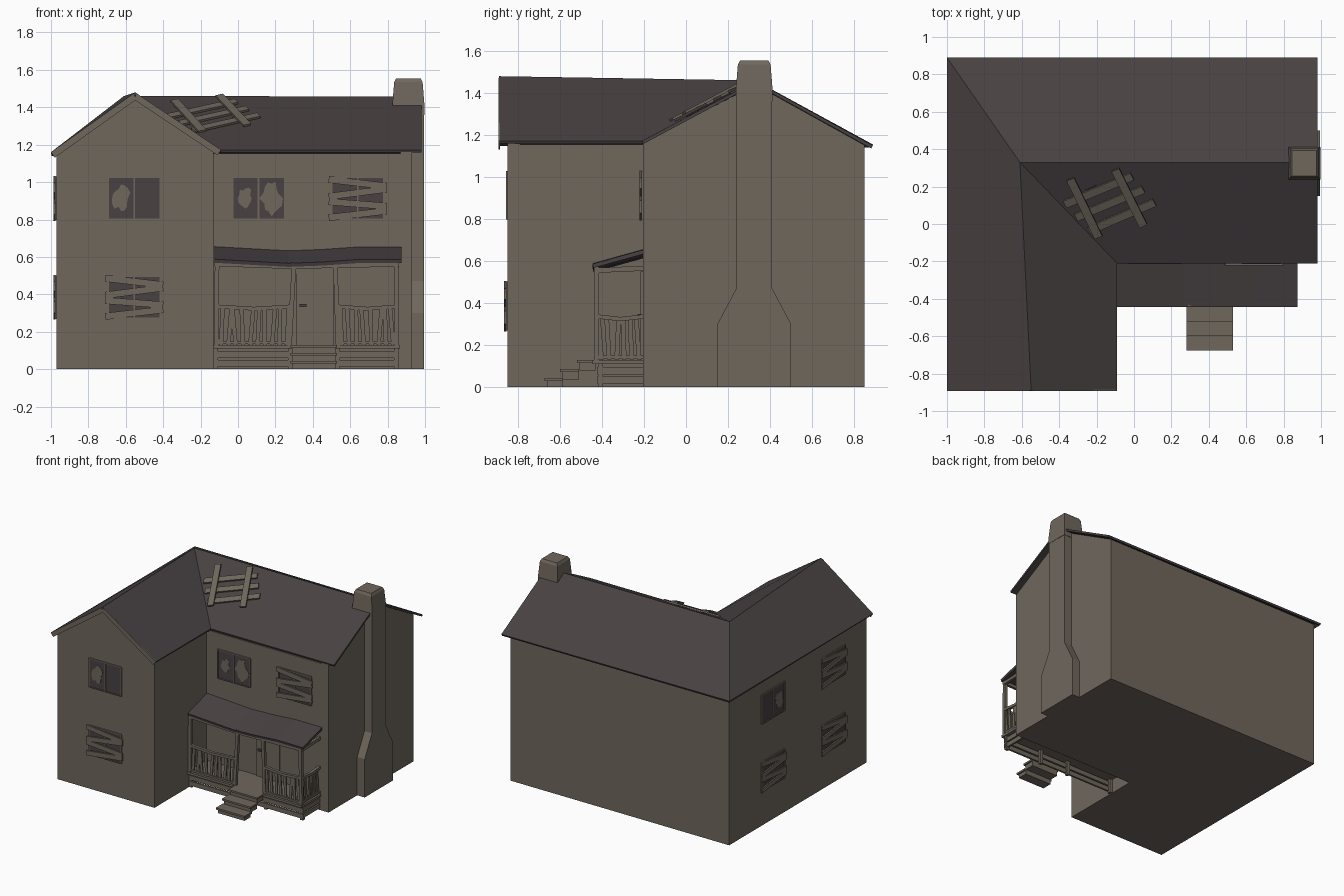
import bpy, bmesh, math, random
from mathutils import Vector as V

if "Cube" in bpy.data.objects:
    bpy.data.objects.remove(bpy.data.objects["Cube"])

random.seed(4)


def material(name, rgb):
    m = bpy.data.materials.new(name)
    m.diffuse_color = (*rgb, 1)
    m.use_nodes = True
    m.node_tree.nodes["Principled BSDF"].inputs["Base Color"].default_value = m.diffuse_color
    return m


WOOD = material("weathered wood", (0.16, 0.135, 0.108))
DARK = material("dark shingle", (0.065, 0.053, 0.055))
X, Y, Z = V((1, 0, 0)), V((0, 1, 0)), V((0, 0, 1))


def finish(name, bm, mat, thickness=0):
    if not thickness:
        bmesh.ops.recalc_face_normals(bm, faces=bm.faces)
    me = bpy.data.meshes.new(name)
    bm.to_mesh(me)
    bm.free()
    me.materials.append(mat)
    ob = bpy.data.objects.new(name, me)
    bpy.context.collection.objects.link(ob)
    if thickness:
        mod = ob.modifiers.new("thickness", "SOLIDIFY")
        mod.thickness, mod.offset = thickness, -1
    return ob


def box(bm, x0, x1, y0, y1, z0, z1):
    prism(bm, [(x0, y0, z0), (x1, y0, z0), (x1, y1, z0), (x0, y1, z0)], (0, 0, z1 - z0))


def prism(bm, pts, vec):
    a = [bm.verts.new(p) for p in pts]
    b = [bm.verts.new(V(p) + V(vec)) for p in pts]
    n = len(a)
    bm.faces.new(a[::-1])
    bm.faces.new(b)
    for i in range(n):
        bm.faces.new((a[i], a[(i + 1) % n], b[(i + 1) % n], b[i]))


def bar(bm, p, q, width, thick, n):
    """Plank from p to q, standing out by thick along n."""
    p, q, n = V(p), V(q), V(n).normalized()
    s = n.cross(q - p).normalized() * width / 2
    prism(bm, [p - s, q - s, q + s, p + s], n * thick)


# Walls: two wings and their gable ends
bm = bmesh.new()
box(bm, -0.97, 0.93, -0.205, 0.85, 0, 1.152)
box(bm, -0.97, -0.13, -0.85, 0.0, 0, 1.155)
prism(bm, [(-0.97, -0.85, 0), (-0.13, -0.85, 0), (-0.13, -0.85, 1.175),
           (-0.55, -0.85, 1.46), (-0.97, -0.85, 1.16)], (0, 0.06, 0))
prism(bm, [(0.93, -0.205, 0), (0.93, 0.85, 0), (0.93, 0.85, 1.152),
           (0.93, 0.33, 1.44), (0.93, -0.205, 1.16)], (-0.06, 0, 0))
finish("walls", bm, WOOD)

# Roof: L-shaped with one valley and one hip
bm = bmesh.new()
A, B, C, D, E, F, G, H, I = [bm.verts.new(p) for p in (
    (-1, -0.89, 1.16), (-0.55, -0.89, 1.48), (-0.09, -0.89, 1.172),
    (-0.09, -0.21, 1.172), (-0.61, 0.33, 1.46), (-1, 0.89, 1.155),
    (0.98, 0.89, 1.15), (0.98, 0.33, 1.458), (0.98, -0.21, 1.172))]
for f in ((A, B, E, F), (B, C, D, E), (E, D, I, H), (F, E, H, G)):
    bm.faces.new(f)
finish("roof", bm, DARK, 0.016)

# Gable trim boards
bm = bmesh.new()
bar(bm, (-0.99, -0.885, 1.145), (-0.55, -0.885, 1.458), 0.035, 0.008, -Y)
bar(bm, (-0.55, -0.885, 1.458), (-0.1, -0.885, 1.158), 0.035, 0.008, -Y)
finish("gable_trim", bm, WOOD)

# Chimney: wide base, shoulders, tapered top
bm = bmesh.new()
prism(bm, [(0.92, 0.15, 0), (0.92, 0.5, 0), (0.92, 0.5, 0.3), (0.92, 0.41, 0.47),
           (0.92, 0.41, 1.43), (0.92, 0.24, 1.43), (0.92, 0.24, 0.47), (0.92, 0.15, 0.3)],
      (0.075, 0, 0))
finish("chimney_breast", bm, WOOD)
bm = bmesh.new()
rings = []
for z, t in ((1.36, 0), (1.41, 0), (1.535, 0.01), (1.555, 0.02)):
    rings.append([bm.verts.new(p) for p in (
        (0.825 + t, 0.237 + t, z), (0.997 - t, 0.237 + t, z),
        (0.997 - t, 0.413 - t, z), (0.825 + t, 0.413 - t, z))])
for r, s in zip(rings, rings[1:]):
    for i in range(4):
        j = (i + 1) % 4
        bm.faces.new((r[i], r[j], s[j], s[i]))
bm.faces.new(rings[0][::-1])
bm.faces.new(rings[-1])
finish("chimney_top", bm, WOOD)

# Roof patch: ragged hole covered by crossed planks
slope = V((0, 0.54, 0.287)).normalized()
up = X.cross(slope)


def on_roof(x, y, lift=0.0):
    return V((x, y, 1.172 + (y + 0.21) * 0.287 / 0.54)) + up * lift


bm = bmesh.new()
hole = [(k * math.tau / 14, random.uniform(0.09, 0.15)) for k in range(14)]
prism(bm, [on_roof(-0.13 + r * math.cos(a), 0.12 + r * math.sin(a), 0.001) for a, r in hole], up * 0.003)
finish("roof_hole", bm, DARK)
bm = bmesh.new()
for p, q, lift in (((-0.37, 0.11), (-0.01, 0.26), 0.005), ((-0.24, -0.03), (0.11, 0.12), 0.005),
                   ((-0.31, 0.04), (0.05, 0.19), 0.005),
                   ((-0.34, 0.25), (-0.19, -0.06), 0.017), ((-0.1, 0.30), (0.05, 0.0), 0.017)):
    bar(bm, on_roof(*p, lift), on_roof(*q, lift), 0.045, 0.012, up)
finish("roof_patch_planks", bm, WOOD)


# Windows: dark panes with a frame, then broken glass or nailed boards
def window(name, centre, u, n, boarded, w=0.28, h=0.225):
    c = V(centre)

    def at(a, b, lift):
        return c + u * a + Z * b + n * lift

    bm = bmesh.new()
    bar(bm, at(-w / 2, 0, -0.003), at(w / 2, 0, -0.003), h, 0.006, n)
    finish(name + "_glass", bm, DARK)
    bm = bmesh.new()
    for a in (-w / 2, 0, w / 2):
        bar(bm, at(a, -h / 2, 0), at(a, h / 2, 0), 0.01, 0.008, n)
    for b in (-h / 2, h / 2):
        bar(bm, at(-w / 2, b, 0), at(w / 2, b, 0), 0.008, 0.008, n)
    finish(name + "_frame", bm, WOOD)
    bm = bmesh.new()
    if boarded:
        for b, tilt in ((0.083, -0.018), (0.03, 0.02), (-0.03, -0.012), (-0.085, 0.018)):
            bar(bm, at(-w / 2 - 0.015, b - tilt, 0.006), at(w / 2 + 0.015, b + tilt, 0.006),
                0.036, 0.01, n)
        finish(name + "_boards", bm, WOOD)
    else:
        for a, rx, ry in boarded_none[name]:
            pts = []
            for k in range(16):
                t = k * math.tau / 16
                r = random.uniform(0.62, 1.1)
                pts.append(at(a + rx * r * math.cos(t), ry * r * math.sin(t), 0.002))
            prism(bm, pts, n * 0.003)
        finish(name + "_broken_pane", bm, WOOD)


boarded_none = {"wing_upper_window": [(-0.07, 0.05, 0.075)],
                "main_left_window": [(-0.07, 0.04, 0.06), (0.07, 0.06, 0.105)],
                "side_upper_window": [(0.07, 0.05, 0.08)]}
window("wing_upper_window", (-0.555, -0.85, 0.913), X, -Y, False)
window("wing_lower_window", (-0.555, -0.85, 0.385), X, -Y, True)
window("main_left_window", (0.11, -0.205, 0.913), X, -Y, False)
window("main_right_window", (0.64, -0.205, 0.913), X, -Y, True)
window("side_upper_window", (-0.97, 0.31, 0.913), -Y, -X, False)
window("side_lower_window", (-0.97, 0.31, 0.385), -Y, -X, True)
window("side_front_upper_window", (-0.97, -0.44, 0.913), -Y, -X, True)
window("side_front_lower_window", (-0.97, -0.44, 0.385), -Y, -X, True)

# Door and handle
bm = bmesh.new()
box(bm, 0.31, 0.51, -0.216, -0.2, 0.12, 0.55)
finish("door", bm, WOOD)
bm = bmesh.new()
box(bm, 0.33, 0.365, -0.232, -0.214, 0.333, 0.347)
finish("door_handle", bm, DARK)

# Sagging porch roof
bm = bmesh.new()
back, front = [], []
for x, z in ((-0.125, 0.655), (0.05, 0.645), (0.27, 0.633), (0.45, 0.64), (0.65, 0.654), (0.873, 0.653)):
    back.append(bm.verts.new((x, -0.205, z)))
    front.append(bm.verts.new((x, -0.445, z - 0.067)))
for i in range(5):
    bm.faces.new((front[i], front[i + 1], back[i + 1], back[i]))
finish("porch_roof", bm, DARK, 0.02)

# Porch floor and the boards that skirt it
bm = bmesh.new()
box(bm, -0.13, 0.865, -0.445, -0.2, 0.11, 0.128)
for z0, z1 in ((0.015, 0.05), (0.06, 0.095)):
    box(bm, -0.13, 0.86, -0.425, -0.41, z0, z1)
    box(bm, 0.84, 0.855, -0.42, -0.2, z0, z1)
for x in (-0.12, 0.28, 0.53, 0.845):
    box(bm, x - 0.012, x + 0.012, -0.42, -0.396, 0, 0.11)
finish("porch_floor", bm, WOOD)

# Steps
bm = bmesh.new()
for y, z in ((-0.52, 0.128), (-0.6, 0.086), (-0.675, 0.043)):
    box(bm, 0.28, 0.53, y, y + 0.09, z - 0.014, z)
    box(bm, 0.29, 0.52, y + 0.012, y + 0.09, max(0, z - 0.05), z - 0.014)
finish("steps", bm, WOOD)

# Crooked posts and top beams
bm = bmesh.new()
for x0, x1 in ((-0.115, -0.112), (0.275, 0.3), (0.535, 0.52), (0.85, 0.845)):
    bar(bm, (x0, -0.415, 0.12), (x1, -0.415, 0.57), 0.024, 0.024, -Y)
bar(bm, (-0.125, -0.418, 0.562), (0.28, -0.418, 0.548), 0.024, 0.02, -Y)
bar(bm, (0.28, -0.418, 0.548), (0.86, -0.418, 0.56), 0.024, 0.02, -Y)
bar(bm, (0.84, -0.43, 0.555), (0.84, -0.2, 0.565), 0.024, 0.02, X)
finish("porch_posts", bm, WOOD)


# Railings with leaning balusters
def railing(name, p, q, n, count):
    p, q = V(p), V(q)
    bm = bmesh.new()
    mid = (p + q) / 2 - Z * 0.012
    for a, b in ((p, mid), (mid, q)):
        bar(bm, a + Z * 0.335, b + Z * 0.335, 0.02, 0.022, n)
    bar(bm, p + Z * 0.142, q + Z * 0.142, 0.014, 0.02, n)
    for k in range(count):
        foot = p.lerp(q, (k + 0.5) / count)
        lean = (q - p).normalized() * random.uniform(-0.018, 0.018)
        bar(bm, foot + Z * 0.13 + n * 0.004, foot + lean + Z * 0.33 + n * 0.004, 0.022, 0.01, n)
    finish(name, bm, WOOD)


railing("left_railing", (-0.11, -0.417, 0), (0.28, -0.417, 0), -Y, 10)
railing("right_railing", (0.535, -0.417, 0), (0.85, -0.417, 0), -Y, 8)
railing("side_railing", (0.838, -0.42, 0), (0.838, -0.205, 0), X, 6)
